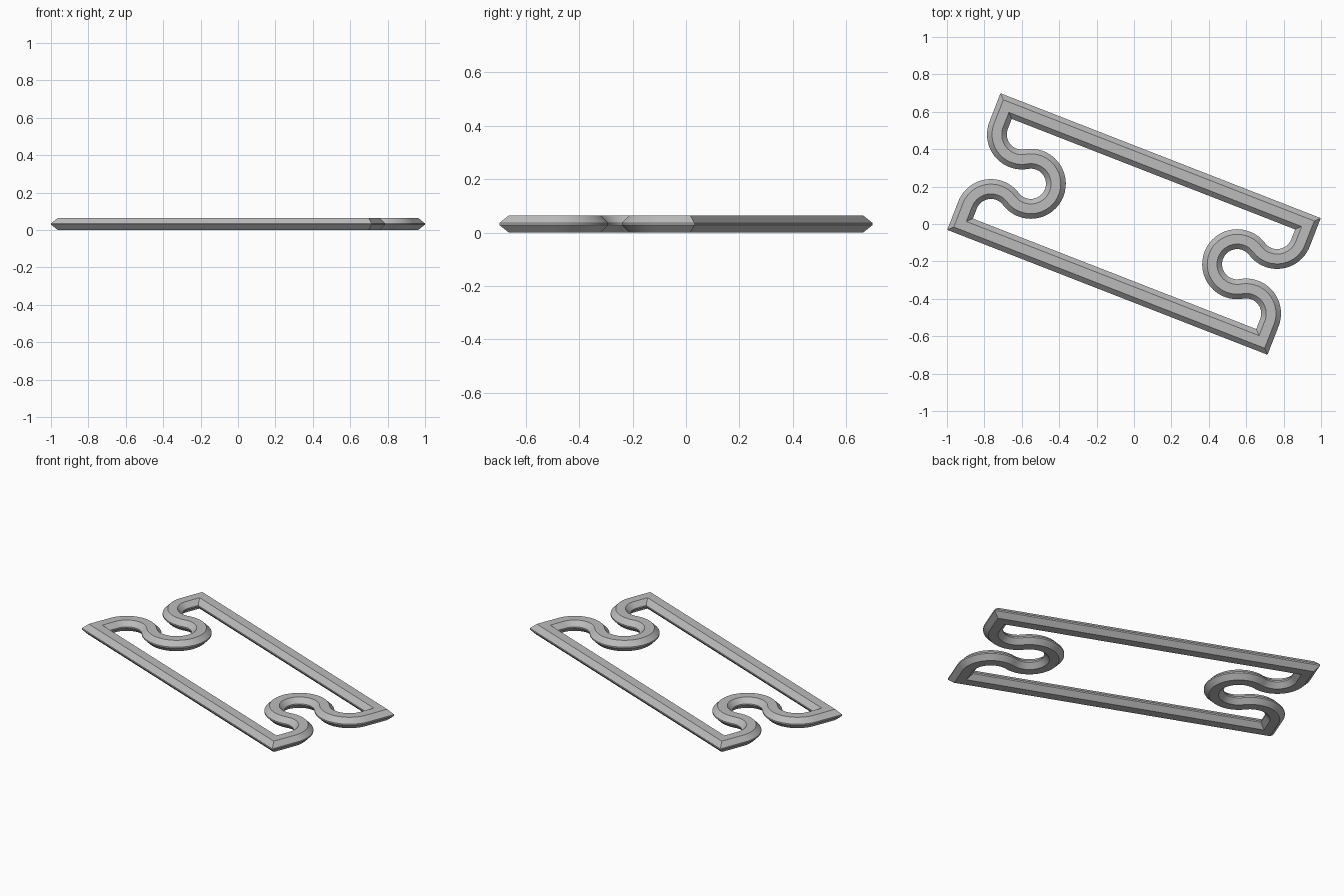
import bpy, bmesh
from math import radians, cos, sin, atan2, hypot
from mathutils import Vector, Matrix

cube = bpy.data.objects.get("Cube")
if cube:
    bpy.data.objects.remove(cube, do_unlink=True)

# Main sizes, in the frame's own axes before it is turned
HALF_WIDTH, BEVEL, HEIGHT, RIM = 0.053, 0.027, 0.064, 0.004
HALF_LENGTH, HALF_DEPTH = 0.919 - HALF_WIDTH, 0.392 - HALF_WIDTH
RADIUS, TURN, STEPS = 0.134, radians(-21.3), 32

mat = bpy.data.materials.new("grey")
mat.use_nodes = True
grey = (0.5, 0.5, 0.5, 1)
mat.diffuse_color = grey
mat.node_tree.nodes["Principled BSDF"].inputs["Base Color"].default_value = grey


def arc(cx, cy, start, end):
    angles = [start + (end - start) * i / STEPS for i in range(STEPS + 1)]
    return [Vector((cx + RADIUS * cos(a), cy + RADIUS * sin(a))) for a in angles]


# Centre line of one end: corner, S-bend with a round bay, corner
side_x = RADIUS - HALF_LENGTH
bay_x = side_x + 0.14
side_y = (4 * RADIUS ** 2 - 0.14 ** 2) ** 0.5
lean = atan2(side_y, bay_x - side_x)
half_turn = radians(180)
end_path = [Vector((-HALF_LENGTH, HALF_DEPTH))]
end_path += arc(side_x, side_y, half_turn, 2 * half_turn - lean)
end_path += arc(bay_x, 0, half_turn - lean, lean - half_turn)[1:]
end_path += arc(side_x, -side_y, lean, half_turn)[1:]
end_path.append(Vector((-HALF_LENGTH, -HALF_DEPTH)))

# The other end is the same path turned half way round
path = end_path + [-p for p in end_path]

# Bevelled bar section: (sideways, height)
flat, mid = HALF_WIDTH - BEVEL, HEIGHT / 2
section = [(flat, HEIGHT), (HALF_WIDTH, mid + RIM), (HALF_WIDTH, mid - RIM), (flat, 0)]
section += [(-x, z) for x, z in reversed(section)]

# Sweep the section round the closed path with mitred corners
bm = bmesh.new()
rings = []
for i, p in enumerate(path):
    before = (p - path[i - 1]).normalized()
    after = (path[(i + 1) % len(path)] - p).normalized()
    tangent = (before + after).normalized()
    mitre = Vector((tangent.y, -tangent.x)) / tangent.dot(after)
    rings.append([bm.verts.new((*(p + mitre * x), z)) for x, z in section])
for i, ring in enumerate(rings):
    nxt = rings[(i + 1) % len(rings)]
    for j in range(len(section)):
        k = (j + 1) % len(section)
        bm.faces.new((ring[j], ring[k], nxt[k], nxt[j]))
bmesh.ops.recalc_face_normals(bm, faces=bm.faces)
bm.transform(Matrix.Rotation(TURN, 4, "Z"))

mesh = bpy.data.meshes.new("notched_frame")
bm.to_mesh(mesh)
bm.free()
mesh.materials.append(mat)
frame = bpy.data.objects.new("notched_frame", mesh)
bpy.context.collection.objects.link(frame)
bpy.ops.object.select_all(action="DESELECT")
frame.select_set(True)
bpy.context.view_layer.objects.active = frame
bpy.ops.object.shade_smooth_by_angle(angle=radians(30))
